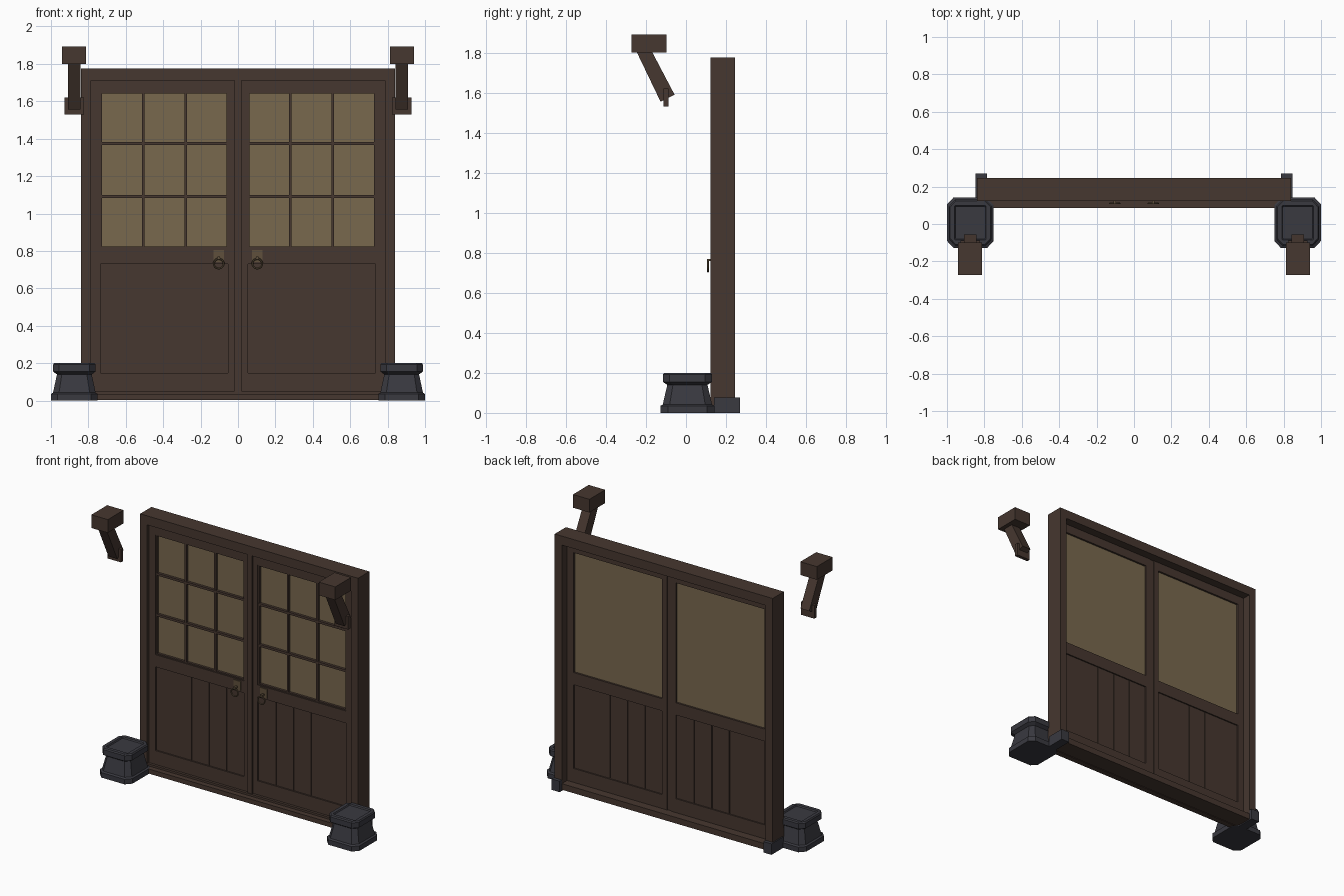
import bpy, bmesh, math
from mathutils import Vector

if "Cube" in bpy.data.objects:
    bpy.data.objects.remove(bpy.data.objects["Cube"], do_unlink=True)


def material(name, rgb):
    m = bpy.data.materials.new(name)
    m.use_nodes = True
    m.diffuse_color = (*rgb, 1)
    bsdf = next(n for n in m.node_tree.nodes if n.type == 'BSDF_PRINCIPLED')
    bsdf.inputs["Base Color"].default_value = (*rgb, 1)
    bsdf.inputs["Roughness"].default_value = 0.8
    return m


WOOD = material("dark wood", (0.061, 0.038, 0.029))
PAPER = material("tan pane", (0.19, 0.14, 0.076))
STONE = material("grey stone", (0.041, 0.041, 0.051))
BRASS = material("aged brass", (0.115, 0.08, 0.045))


def finish(name, bm, mat):
    bmesh.ops.recalc_face_normals(bm, faces=bm.faces)
    mesh = bpy.data.meshes.new(name)
    bm.to_mesh(mesh)
    bm.free()
    mesh.materials.append(mat)
    ob = bpy.data.objects.new(name, mesh)
    bpy.context.collection.objects.link(ob)
    return ob


def box(name, x, y, z, mat=WOOD):
    """Box between pairs of limits."""
    bm = bmesh.new()
    bmesh.ops.create_cube(bm, size=1)
    for v in bm.verts:
        v.co = Vector([(a + b) / 2 + c * abs(b - a)
                       for c, (a, b) in zip(v.co, (x, y, z))])
    return finish(name, bm, mat)


def prism_x(name, outline, x, mat):
    """Side outline (y, z) extruded along x."""
    bm = bmesh.new()
    face = bm.faces.new([bm.verts.new((x[0], y, z)) for y, z in outline])
    out = bmesh.ops.extrude_face_region(bm, geom=[face])
    moved = [g for g in out["geom"] if isinstance(g, bmesh.types.BMVert)]
    bmesh.ops.translate(bm, verts=moved, vec=(x[1] - x[0], 0, 0))
    return finish(name, bm, mat)


def stone_base(name, cx, cy):
    """Stacked chamfered squares: foot, tapered neck, cap with sunken top."""
    profile = [(0, .125), (.035, .125), (.042, .114), (.14, .093), (.155, .114),
               (.192, .114), (.2, .108), (.2, .085), (.192, .08)]
    bm = bmesh.new()
    rings = []
    for z, r in profile:
        k = r * 0.72 if r > .086 else r * 0.95
        corners = [(r, -k), (r, k), (k, r), (-k, r),
                   (-r, k), (-r, -k), (-k, -r), (k, -r)]
        rings.append([bm.verts.new((cx + a, cy + b * 1.08, z)) for a, b in corners])
    for low, high in zip(rings, rings[1:]):
        for i in range(8):
            j = (i + 1) % 8
            bm.faces.new((low[i], low[j], high[j], high[i]))
    bm.faces.new(rings[0])
    bm.faces.new(rings[-1])
    return finish(name, bm, STONE)


# Fixed frame
box("header", (-.84, .84), (.122, .246), (1.712, 1.775))
box("sill", (-.84, .84), (.122, .246), (.008, .05))
box("sill_step", (-.84, .84), (.085, .125), (.004, .036))
box("centre_strip", (-.018, .018), (.128, .182), (.05, 1.712))

for s, side in ((1, "left"), (-1, "right")):
    def part(name, x, y, z, mat=WOOD):
        return box(side + "_" + name, sorted((s * x[0], s * x[1])), y, z, mat)

    # Frame post with its stone shoe
    part("post", (.785, .84), (.122, .246), (.03, 1.74))
    part("post_shoe", (.785, .848), (.14, .27), (0, .076), STONE)

    # Door stiles and rails
    depth = (.14, .187)
    part("outer_stile", (.735, .79), depth, (.05, 1.715))
    part("inner_stile", (.015, .053), depth, (.05, 1.715))
    for name, z in (("top_rail", (1.65, 1.715)), ("middle_rail", (.73, .815)),
                    ("bottom_rail", (.05, .147))):
        part(name, (.05, .738), depth, z)

    # Pane behind a three by three lattice
    part("pane", (.05, .738), (.163, .174), (.81, 1.655), PAPER)
    lattice = (.147, .165)
    for x in (.28, .507):
        part("upright_bar", (x - .007, x + .007), lattice, (.81, 1.655))
    for z in (1.09, 1.375):
        part("cross_bar", (.05, .738), (.145, .165), (z - .008, z + .008))
    for z in (.817, 1.648):
        part("pane_edge", (.05, .738), lattice, (z - .006, z + .006))
    for x in (.056, .732):
        part("pane_edge", (x - .006, x + .006), lattice, (.81, 1.655))

    # Lower boards with narrow grooves over a backing
    part("board_backing", (.05, .738), (.158, .172), (.145, .735))
    edges = [.05, .19, .325, .46, .738]
    for a, b in zip(edges, edges[1:]):
        part("board", (a + .002, b - .002), (.15, .178), (.145, .735))

    # Ring handle
    part("handle_plate", (.075, .13), (.134, .142), (.742, .806), BRASS)
    part("handle_stud", (.096, .11), (.106, .136), (.758, .77), BRASS)
    bpy.ops.mesh.primitive_torus_add(
        location=(s * .103, .11, .732), rotation=(math.pi / 2, 0, 0),
        major_radius=.026, minor_radius=.005, major_segments=20, minor_segments=6)
    ring = bpy.context.object
    ring.name = side + "_handle_ring"
    ring.data.materials.append(BRASS)
    bpy.ops.object.shade_smooth_by_angle()

    # Slanted bracket with cap block and wall plate
    part("bracket_cap", (.813, .94), (-.272, -.098), (1.80, 1.892))
    arm = [(-.247, 1.805), (-.17, 1.805), (-.057, 1.59), (-.127, 1.555)]
    prism_x(side + "_bracket_arm", arm, (s * .842, s * .91), WOOD)
    part("bracket_plate", (.824, .928), (-.112, -.088), (1.53, 1.62))

    # Stone pedestal
    stone_base(side + "_stone_base", s * .875, .007)
